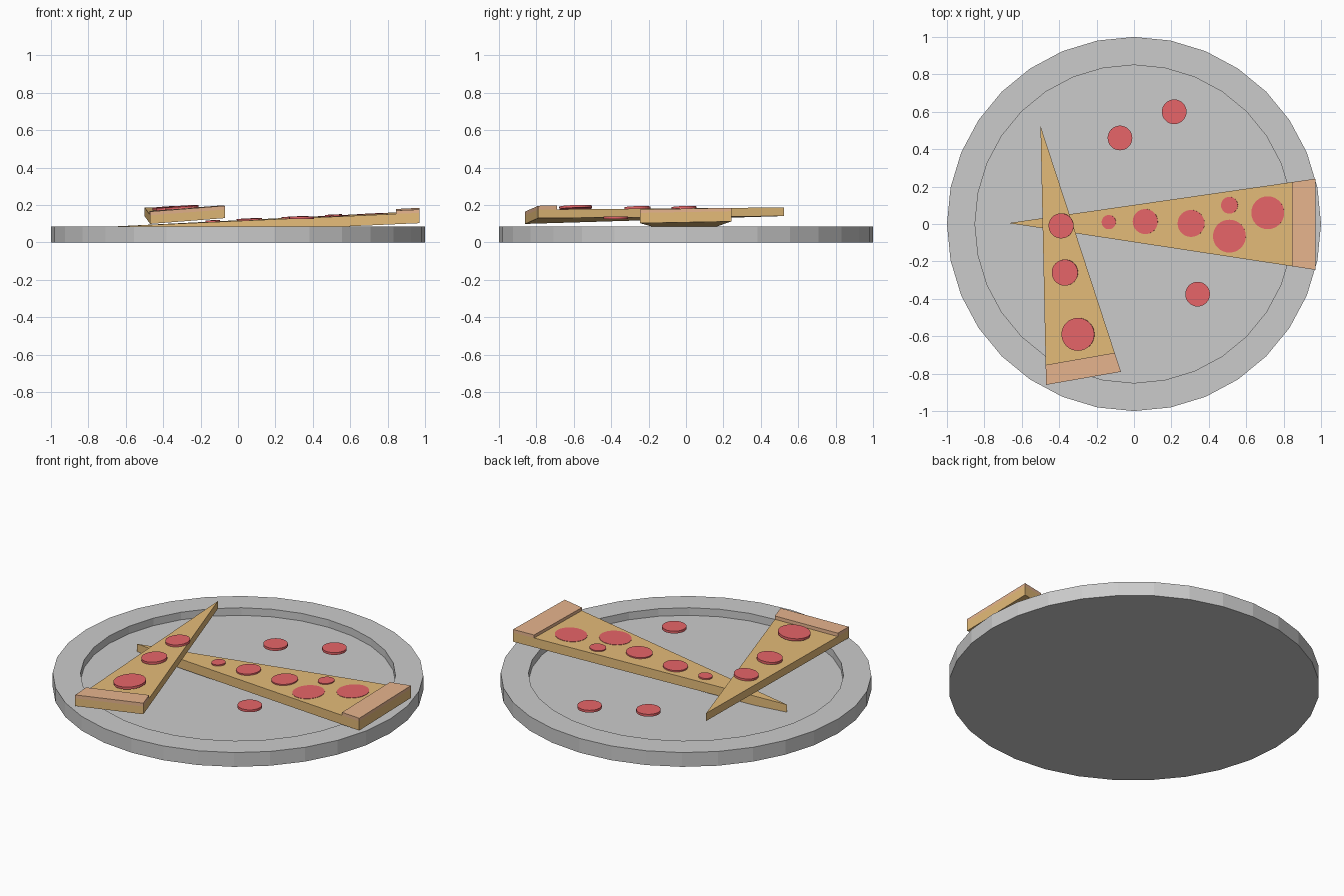
import bpy, bmesh, math
from mathutils import Vector

if "Cube" in bpy.data.objects:
    bpy.data.objects.remove(bpy.data.objects["Cube"])


def material(name, rgb):
    m = bpy.data.materials.new(name)
    m.diffuse_color = (*rgb, 1)
    m.use_nodes = True
    m.node_tree.nodes["Principled BSDF"].inputs["Base Color"].default_value = m.diffuse_color
    return m


CHEESE = material("cheese", (0.78, 0.50, 0.19))
CRUST = material("crust", (0.80, 0.46, 0.27))
MEAT = material("pepperoni", (0.80, 0.13, 0.14))


def finish(bm, name, mat=None):
    bmesh.ops.recalc_face_normals(bm, faces=bm.faces)
    me = bpy.data.meshes.new(name)
    bm.to_mesh(me)
    bm.free()
    ob = bpy.data.objects.new(name, me)
    bpy.context.collection.objects.link(ob)
    if mat:
        me.materials.append(mat)
    return ob


def slab(name, top, thickness, mat):
    """Prism hanging straight down from a polygon of top points."""
    bm = bmesh.new()
    a = [bm.verts.new(p) for p in top]
    b = [bm.verts.new(p - Vector((0, 0, thickness))) for p in top]
    bm.faces.new(a)
    bm.faces.new(b[::-1])
    for i in range(len(a)):
        j = (i + 1) % len(a)
        bm.faces.new((a[i], b[i], b[j], a[j]))
    return finish(bm, name, mat)


def disc(name, x, y, r, z, normal=Vector((0, 0, 1)), h=0.014):
    """Pepperoni with its top face centred at (x, y, z)."""
    bm = bmesh.new()
    bmesh.ops.create_cone(bm, cap_ends=True, segments=32, radius1=r, radius2=r, depth=h)
    ob = finish(bm, name, MEAT)
    ob.rotation_mode = 'QUATERNION'
    ob.rotation_quaternion = normal.to_track_quat('Z', 'Y')
    ob.location = Vector((x, y, z)) - normal * h / 2


def pizza_slice(name, tip, left, right, thickness, crust_h, toppings):
    tip, left, right = Vector(tip), Vector(left), Vector(right)
    slab(name + "_base", [tip, left, right], thickness, CHEESE)
    # raised crust band across the wide end
    up = Vector((0, 0, crust_h))
    quad = [tip.lerp(left, 0.923), left, right, tip.lerp(right, 0.923)]
    slab(name + "_crust", [p + up for p in quad], crust_h, CRUST)
    # toppings lie parallel to the slice
    n = (left - tip).cross(right - tip).normalized()
    if n.z < 0:
        n.negate()
    for i, (x, y, r, lift) in enumerate(toppings):
        z = tip.z - (n.x * (x - tip.x) + n.y * (y - tip.y)) / n.z
        disc(f"{name}_pepperoni_{i + 1}", x, y, r, z + lift, n)


# round pan with a recessed floor
bm = bmesh.new()
rings = []
for r, z in ((1, 0), (1, 0.085), (0.85, 0.085), (0.85, 0.04)):
    rings.append([bm.verts.new((r * math.cos(i * math.tau / 32), r * math.sin(i * math.tau / 32), z))
                  for i in range(32)])
for a, b in zip(rings, rings[1:]):
    for i in range(32):
        j = (i + 1) % 32
        bm.faces.new((a[i], a[j], b[j], b[i]))
bm.faces.new(rings[0][::-1])
bm.faces.new(rings[-1])
finish(bm, "pan")

# slice leaning on the right rim
pizza_slice("long_slice", (-0.67, 0.005, 0.085), (0.97, -0.245, 0.158), (0.97, 0.242, 0.167),
            0.055, 0.018,
            [(-0.135, 0.01, 0.038, 0.008), (0.06, 0.013, 0.067, 0.008),
             (0.305, 0.003, 0.072, 0.007), (0.51, 0.10, 0.045, 0.006),
             (0.51, -0.065, 0.088, 0.002), (0.715, 0.06, 0.088, 0.002)])

# slice lying across the first one
pizza_slice("cross_slice", (-0.5, 0.525, 0.187), (-0.47, -0.86, 0.145), (-0.07, -0.79, 0.176),
            0.046, 0.02,
            [(-0.39, -0.01, 0.067, 0.012), (-0.37, -0.26, 0.07, 0.018),
             (-0.30, -0.59, 0.088, 0.028)])

# loose pepperoni
for i, (x, y, z) in enumerate(((-0.075, 0.46, 0.073), (0.215, 0.6, 0.073), (0.34, -0.375, 0.138))):
    disc(f"loose_pepperoni_{i + 1}", x, y, 0.066, z)
